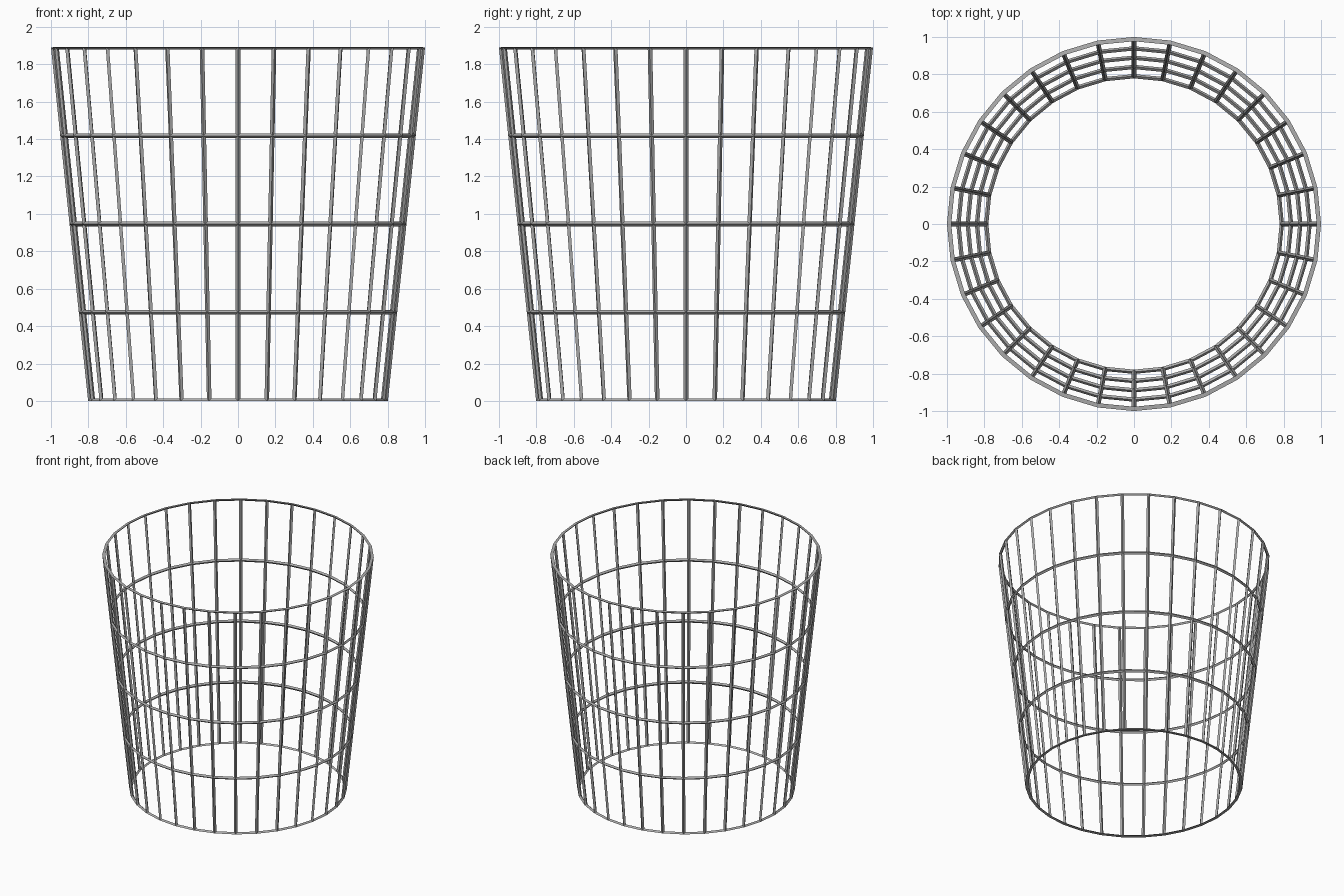
import bpy, bmesh, math
from mathutils import Vector

if "Cube" in bpy.data.objects:
    bpy.data.objects.remove(bpy.data.objects["Cube"])

SIDES, ROWS = 32, 4            # uprights and bands of the basket
R0, R1 = 0.79, 0.9885          # bottom and top radius
Z0, Z1 = 0.0012, 1.891         # bottom and top height
DEPTH, HALF = 0.0115, 0.0125   # wire half depth (radial) and half width

metal = bpy.data.materials.new("grey wire")
metal.diffuse_color = (0.42, 0.42, 0.42, 1)
metal.use_nodes = True
metal.node_tree.nodes["Principled BSDF"].inputs["Base Color"].default_value = metal.diffuse_color

slope = Vector((Z1 - Z0, R0 - R1)).normalized()   # outward normal as (radial, z)


def node(i, k, offset=0.0):
    """Grid point on the tapered wall, pushed along the wall normal."""
    t = k / ROWS
    a = 2 * math.pi * i / SIDES
    r = R0 + (R1 - R0) * t + slope.x * offset
    return Vector((r * math.cos(a), r * math.sin(a), Z0 + (Z1 - Z0) * t + slope.y * offset))


bm = bmesh.new()

# Outer and inner ridges of every wire
outer = [[bm.verts.new(node(i, k, DEPTH)) for i in range(SIDES)] for k in range(ROWS + 1)]
inner = [[bm.verts.new(node(i, k, -DEPTH)) for i in range(SIDES)] for k in range(ROWS + 1)]

# Each opening: inset corners joined to both ridges, giving diamond-section wires
for k in range(ROWS):
    for i in range(SIDES):
        j = (i + 1) % SIDES
        cell = [(i, k), (j, k), (j, k + 1), (i, k + 1)]
        c = [node(*p) for p in cell]
        v = HALF / (c[3] - c[0]).length
        hole = []
        for row, width in ((v, (c[1] - c[0]).length), (1 - v, (c[2] - c[3]).length)):
            u = HALF / width
            for s in (u, 1 - u):
                lo, hi = c[0].lerp(c[1], s), c[3].lerp(c[2], s)
                hole.append(bm.verts.new(lo.lerp(hi, row)))
        hole = [hole[0], hole[1], hole[3], hole[2]]
        for n in range(4):
            m = (n + 1) % 4
            (ia, ka), (ib, kb) = cell[n], cell[m]
            bm.faces.new((outer[ka][ia], outer[kb][ib], hole[m], hole[n]))
            bm.faces.new((inner[kb][ib], inner[ka][ia], hole[n], hole[m]))

# Flat caps on the top and bottom rims
for k in (0, ROWS):
    for i in range(SIDES):
        j = (i + 1) % SIDES
        bm.faces.new((outer[k][i], outer[k][j], inner[k][j], inner[k][i]))

bmesh.ops.recalc_face_normals(bm, faces=bm.faces)
mesh = bpy.data.meshes.new("wire_basket")
bm.to_mesh(mesh)
bm.free()
mesh.materials.append(metal)
bpy.context.collection.objects.link(bpy.data.objects.new("wire_basket", mesh))
